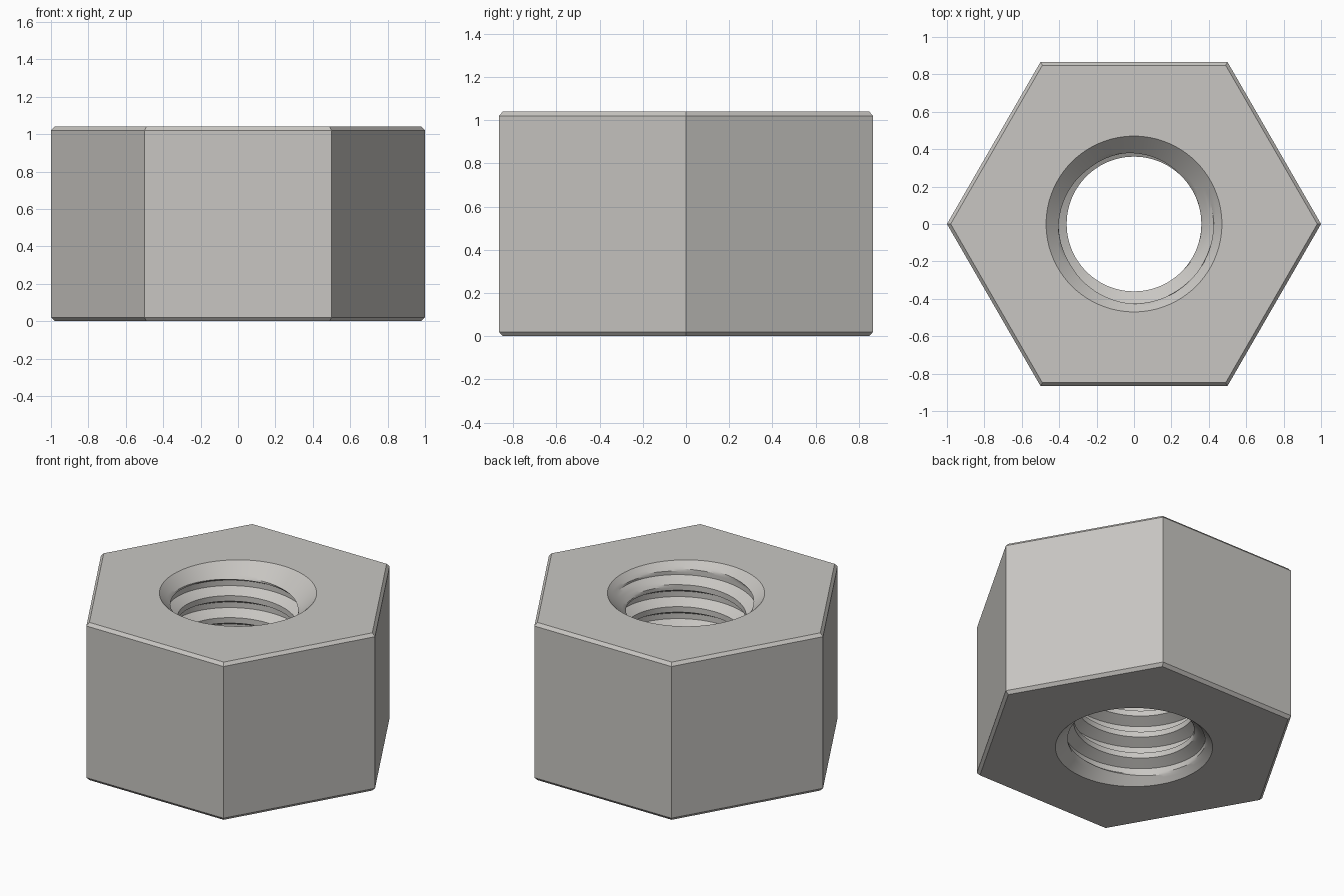
import bpy, bmesh
from math import cos, pi, sin, tan, radians

cube = bpy.data.objects.get("Cube")
if cube:
    bpy.data.objects.remove(cube, do_unlink=True)

HEIGHT, CHAMFER = 1.04, 0.02
RIM, CREST, ROOT = 0.47, 0.36, 0.425      # bore radii
PITCH, STEPS, TURNS = 0.145, 12, 11       # thread lead, rows per turn, turns
START = -0.248                            # height where the helix begins
COLUMNS = 96


def thread_radius(row):
    """Trapezoid thread: crest, flank, root, flank, a quarter turn each."""
    t = (row % STEPS) / STEPS
    rise = min(max(min(4 * t - 1, 4 - 4 * t), 0), 1)
    return CREST + (ROOT - CREST) * rise


def hex_radius(angle, corner):
    """Distance to a hexagon outline with a corner at angle zero."""
    return corner * cos(pi / 6) / cos(angle % (pi / 3) - pi / 6)


def column(i):
    """Closed section of the nut at one angle, as (radius, height) pairs."""
    angle = 2 * pi * i / COLUMNS
    section = []
    # threaded bore, cut by a 45 degree countersink at both ends
    for row in range(STEPS * TURNS + 1):
        z = START + PITCH * (row / STEPS + i / COLUMNS)
        z = min(max(z, 0), HEIGHT)
        countersink = RIM - min(z, HEIGHT - z)
        section.append((max(thread_radius(row), countersink), z))
    # chamfered hexagonal outside
    for corner, z in ((1 - CHAMFER, HEIGHT), (1, HEIGHT - CHAMFER),
                      (1, CHAMFER), (1 - CHAMFER, 0)):
        section.append((hex_radius(angle, corner), z))
    return [(r * cos(angle), r * sin(angle), z) for r, z in section]


# sweep the section around the axis
bm = bmesh.new()
grid = [[bm.verts.new(p) for p in column(i)] for i in range(COLUMNS + 1)]
for a, b in zip(grid, grid[1:]):
    for k in range(len(a)):
        n = (k + 1) % len(a)
        bm.faces.new((a[k], b[k], b[n], a[n]))
bmesh.ops.remove_doubles(bm, verts=bm.verts, dist=0.00005)
bmesh.ops.recalc_face_normals(bm, faces=bm.faces)

mesh = bpy.data.meshes.new("hex_nut")
bm.to_mesh(mesh)
bm.free()
nut = bpy.data.objects.new("hex_nut", mesh)
bpy.context.collection.objects.link(nut)

# plain steel
steel = bpy.data.materials.new("light_steel")
steel.use_nodes = True
colour = (0.58, 0.565, 0.54, 1)
steel.diffuse_color = colour
steel.node_tree.nodes["Principled BSDF"].inputs["Base Color"].default_value = colour
mesh.materials.append(steel)

bpy.ops.object.select_all(action='DESELECT')
nut.select_set(True)
bpy.context.view_layer.objects.active = nut
bpy.ops.object.shade_smooth_by_angle(angle=radians(25))
